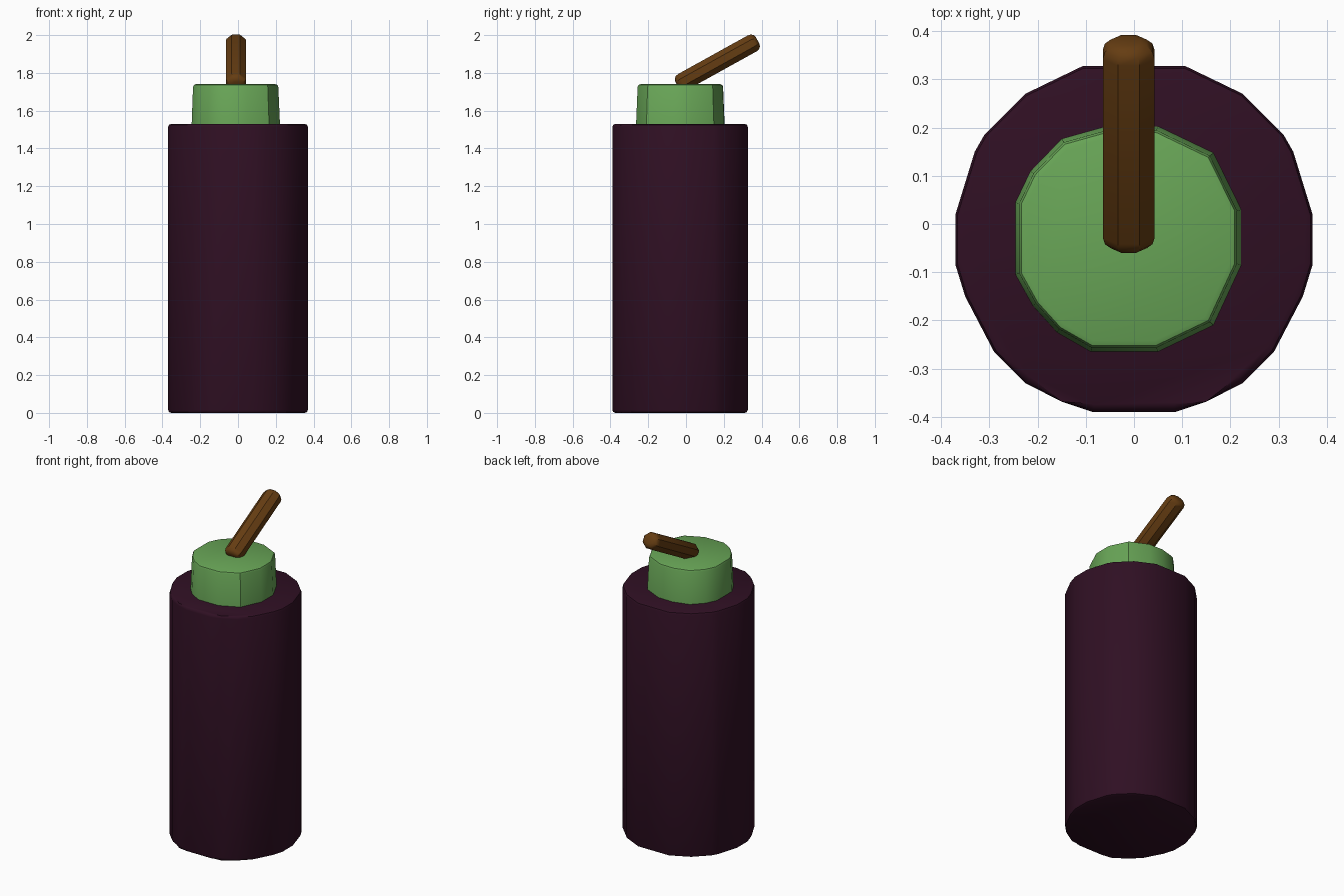
import bpy, bmesh
from mathutils import Vector, Matrix

default = bpy.data.objects.get("Cube")
if default:
    bpy.data.objects.remove(default, do_unlink=True)


def material(name, rgb):
    m = bpy.data.materials.new(name)
    m.use_nodes = True
    m.diffuse_color = (*rgb, 1)
    m.node_tree.nodes["Principled BSDF"].inputs["Base Color"].default_value = (*rgb, 1)
    return m


def finish(name, bm, mat):
    """Turn a bmesh into a smooth-shaded object with sharp edges kept."""
    bmesh.ops.recalc_face_normals(bm, faces=bm.faces)
    mesh = bpy.data.meshes.new(name)
    bm.to_mesh(mesh)
    bm.free()
    mesh.materials.append(mat)
    ob = bpy.data.objects.new(name, mesh)
    bpy.context.collection.objects.link(ob)
    bpy.ops.object.select_all(action="DESELECT")
    ob.select_set(True)
    bpy.context.view_layer.objects.active = ob
    bpy.ops.object.shade_smooth_by_angle(angle=0.55)
    return ob


def prism(outline, z0, z1, bevel, taper=1.0, bevel_base=True):
    """Extrude an outline, taper its top and round its rims."""
    bm = bmesh.new()
    centre = sum((Vector(p) for p in outline), Vector((0, 0))) / len(outline)
    low = [bm.verts.new((x, y, z0)) for x, y in outline]
    high = [bm.verts.new((*(centre + (Vector(p) - centre) * taper), z1)) for p in outline]
    base = bm.faces.new(low[::-1])
    top = bm.faces.new(high)
    for i in range(len(outline)):
        j = (i + 1) % len(outline)
        bm.faces.new((low[i], low[j], high[j], high[i]))
    rims = list(top.edges) + (list(base.edges) if bevel_base else [])
    bmesh.ops.bevel(bm, geom=rims, offset=bevel, segments=2, profile=0.5, affect="EDGES")
    return bm


purple = material("dark purple", (0.029, 0.005, 0.017))
green = material("leaf green", (0.14, 0.38, 0.095))
brown = material("stem brown", (0.13, 0.046, 0.006))

# Body: half outline mirrored left to right
half = [(0.085, -0.39), (0.15, -0.368), (0.225, -0.33), (0.29, -0.265),
        (0.35, -0.15), (0.37, -0.085), (0.37, 0.02), (0.33, 0.15),
        (0.31, 0.185), (0.225, 0.27), (0.107, 0.327)]
outline = half + [(-x, y) for x, y in reversed(half)]
finish("body", prism(outline, 0, 1.53, 0.016), purple)

# Cap: slightly uneven and tapered, sitting on the body
cap = [(0.05, -0.265), (0.165, -0.21), (0.223, -0.085), (0.223, 0.03),
       (0.165, 0.148), (0.05, 0.203), (-0.05, 0.205), (-0.15, 0.177),
       (-0.215, 0.11), (-0.246, 0.045), (-0.246, -0.105), (-0.21, -0.17),
       (-0.16, -0.225), (-0.09, -0.265)]
finish("cap", prism(cap, 1.51, 1.74, 0.014, 0.96, False), green)

# Stem: leaning eight-sided rod with rounded ends
start, end = Vector((-0.011, -0.047, 1.736)), Vector((-0.011, 0.379, 1.972))
axis = end - start
bm = bmesh.new()
bmesh.ops.create_cone(bm, cap_ends=True, segments=8, radius1=0.058, radius2=0.058,
                      depth=axis.length,
                      matrix=Matrix.Rotation(0.3927, 4, "Z"))
ends = [f for f in bm.faces if len(f.verts) == 8]
rims = list({e for f in ends for e in f.edges})
bmesh.ops.bevel(bm, geom=rims, offset=0.032, segments=3, profile=0.5, affect="EDGES")
bmesh.ops.scale(bm, vec=(1, 0.9, 1), verts=bm.verts)
tilt = Vector((0, 0, 1)).rotation_difference(axis.normalized()).to_matrix().to_4x4()
bmesh.ops.transform(bm, matrix=Matrix.Translation((start + end) / 2) @ tilt, verts=bm.verts)
finish("stem", bm, brown)
